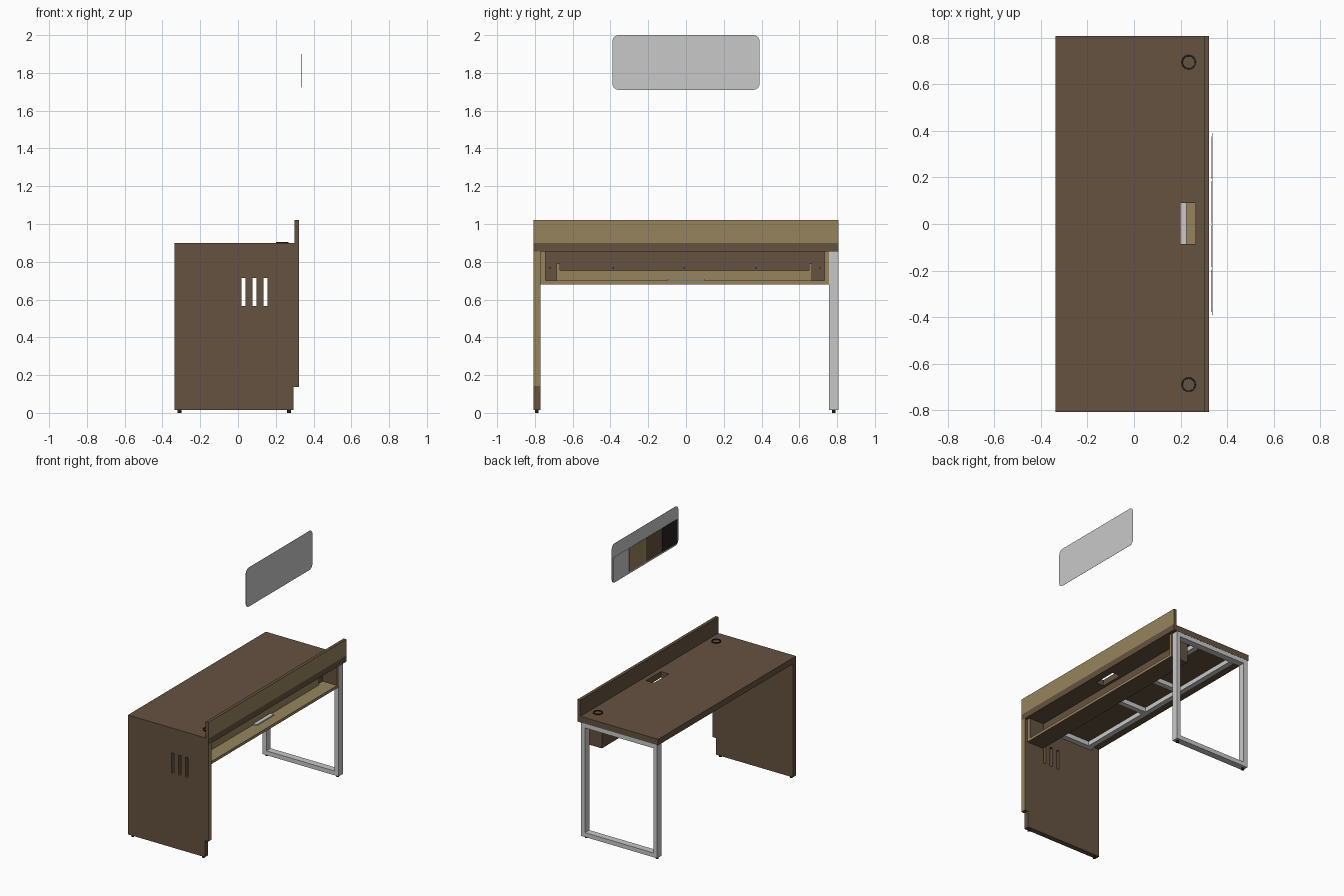
import bpy, bmesh, math
from mathutils import Vector, Matrix

if "Cube" in bpy.data.objects:
    bpy.data.objects.remove(bpy.data.objects["Cube"], do_unlink=True)


def material(name, *rgb):
    m = bpy.data.materials.new(name)
    m.use_nodes = True
    col = [((c / 255 + 0.055) / 1.055) ** 2.4 for c in rgb] + [1]
    m.diffuse_color = col
    m.node_tree.nodes["Principled BSDF"].inputs["Base Color"].default_value = col
    return m


BROWN = material("brown_laminate", 101, 82, 65)
OCHRE = material("ochre_laminate", 150, 132, 94)
GREY = material("grey_metal", 201, 201, 201)
BLACK = material("black_plastic", 38, 34, 33)


def finish(name, bm, *mats):
    me = bpy.data.meshes.new(name)
    bm.to_mesh(me)
    bm.free()
    for m in mats:
        me.materials.append(m)
    ob = bpy.data.objects.new(name, me)
    bpy.context.collection.objects.link(ob)
    return ob


def boxes(name, ranges, *mats, facing=()):
    """Join boxes given as ((x0, x1), (y0, y1), (z0, z1)).
    Faces whose normal matches one of `facing` take the second material."""
    bm = bmesh.new()
    for r in ranges:
        size = [b - a for a, b in r]
        mid = [(a + b) / 2 for a, b in r]
        bmesh.ops.create_cube(bm, size=1, matrix=Matrix.Translation(mid) @ Matrix.Diagonal(size + [1]))
    bm.normal_update()
    for f in bm.faces:
        if any(f.normal.dot(Vector(d)) > 0.9 for d in facing):
            f.material_index = 1
    return finish(name, bm, *mats)


def cylinder(name, centre, radius, z0, z1, mat, recess=0):
    bm = bmesh.new()
    bmesh.ops.create_cone(bm, cap_ends=True, segments=24, radius1=radius, radius2=radius,
                          depth=z1 - z0, matrix=Matrix.Translation((*centre, (z0 + z1) / 2)))
    if recess:
        bm.normal_update()
        top = [f for f in bm.faces if f.normal.z > 0.9]
        bmesh.ops.inset_region(bm, faces=top, thickness=radius * 0.2)
        inner = bmesh.ops.inset_region(bm, faces=top, thickness=0.001)
        bmesh.ops.translate(bm, verts=top[0].verts, vec=(0, 0, -recess))
    return finish(name, bm, mat)


def cut(target, name, ranges):
    cutter = boxes(name, ranges, BROWN)
    cutter.hide_render = True
    cutter.hide_set(True)
    mod = target.modifiers.new("cut", "BOOLEAN")
    mod.operation = "DIFFERENCE"
    mod.solver = "EXACT"
    mod.object = cutter


PX, PZ = (1, 0, 0), (0, 0, 1)
LEFT, BACK, EDGE = -0.337, 0.295, 0.323
UNDER, TOP = 0.855, 0.9
OUT, INN = 0.808, 0.77

# Desktop with a cable opening
desktop = boxes("desktop", [((LEFT, EDGE), (-OUT, OUT), (UNDER, TOP))], BROWN)
cut(desktop, "cable_opening_cutter", [((0.2, 0.265), (-0.085, 0.09), (0.8, 1))])

# Upright privacy screen
boxes("privacy_screen", [((0.3, EDGE), (-OUT, OUT), (TOP, 1.02))], BROWN, OCHRE, facing=[PX])

# Solid side panel with vent slots and its edge strip
panel = boxes("side_panel", [((LEFT, BACK), (-OUT, -INN), (0.015, UNDER))], BROWN)
cut(panel, "vent_slot_cutter",
    [((x, x + 0.021), (-0.9, -0.7), (0.567, 0.715)) for x in (0.019, 0.077, 0.135)])
boxes("panel_edge_strip", [((BACK, EDGE), (-OUT, -INN), (0.138, UNDER))], BROWN, OCHRE, facing=[PX])

# Cable tray: floor, ends, rear wall and raised lip
boxes("tray_floor", [((0.16, 0.3), (-INN, 0.757), (0.68, 0.7))], BROWN, OCHRE, facing=[PX, PZ])
boxes("tray_ends", [((0.16, 0.3), (a, b), (0.7, UNDER)) for a, b in ((-INN, -0.745), (0.733, 0.757))],
      BROWN, OCHRE, facing=[PX])
boxes("tray_wall", [((0.16, 0.18), (-0.745, 0.733), (0.7, UNDER))], BROWN)
lip_x = (0.18, 0.195)
boxes("tray_lip", [(lip_x, (-0.685, 0.668), (0.7, 0.755)),
                   (lip_x, (-0.685, -0.667), (0.755, 0.79)),
                   (lip_x, (0.65, 0.668), (0.755, 0.79))], OCHRE)
boxes("wall_screws", [((0.18, 0.182), (y - 0.004, y + 0.004), (0.765, 0.773))
                      for y in (-0.72, -0.385, -0.008, 0.37, 0.707)], BLACK)
boxes("power_strip", [((0.196, 0.225), (-0.1, 0.1), (0.7, 0.708))], GREY)

# Open metal leg: two posts and two rails
ly = (0.757, 0.807)
t = 0.032
x0, x1 = LEFT + 0.008, BACK
boxes("metal_leg", [((x0, x0 + t), ly, (0.015, UNDER)),
                    ((x1 - t, x1), ly, (0.015, UNDER)),
                    ((x0 + t, x1 - t), ly, (0.015, 0.015 + t)),
                    ((x0 + t, x1 - t), ly, (UNDER - t, UNDER))], GREY)

# Support frame under the desktop
bz = (0.822, UNDER)
boxes("support_beams", [((x, x + 0.04), (-0.73, 0.757), bz) for x in (-0.25, 0.06)], GREY)
boxes("cross_bars", [((-0.21, 0.06), (y, y + 0.04), bz) for y in (-0.17, 0.2)], GREY)
boxes("panel_bracket", [((-0.26, 0.15), (-INN, -0.73), bz)], GREY)

# Levelling feet and cable grommets
for y in (-0.79, 0.782):
    for x in (-0.31, 0.27):
        cylinder("levelling_foot", (x, y), 0.01, 0, 0.016, BLACK)
for y in (-0.69, 0.695):
    cylinder("cable_grommet", (0.235, y), 0.033, 0.89, 0.906, BLACK, recess=0.008)

# Floating sample card: a thin rounded plate
bm = bmesh.new()
r, cx = 0.035, 0.336
verts = []
for k, (sy, sz) in enumerate(((1, 1), (-1, 1), (-1, -1), (1, -1))):
    for i in range(7):
        a = math.radians(90 * k + 15 * i)
        verts.append(bm.verts.new((cx, sy * (0.39 - r) + r * math.cos(a),
                                   1.855 + sz * (0.145 - r) + r * math.sin(a))))
face = bm.faces.new(verts)
ext = bmesh.ops.extrude_face_region(bm, geom=[face])
bmesh.ops.translate(bm, verts=[v for v in ext["geom"] if isinstance(v, bmesh.types.BMVert)], vec=(0.001, 0, 0))
bmesh.ops.recalc_face_normals(bm, faces=bm.faces[:])
finish("sample_card", bm, GREY)

# Colour swatches on the card's inner side
for i, (label, mat) in enumerate((("grey", GREY), ("ochre", OCHRE), ("brown", BROWN), ("black", BLACK))):
    y = 0.375 - i * 0.19
    boxes(label + "_swatch", [((cx - 0.002, cx), (y - 0.182, y), (1.722, 1.9))], mat)
